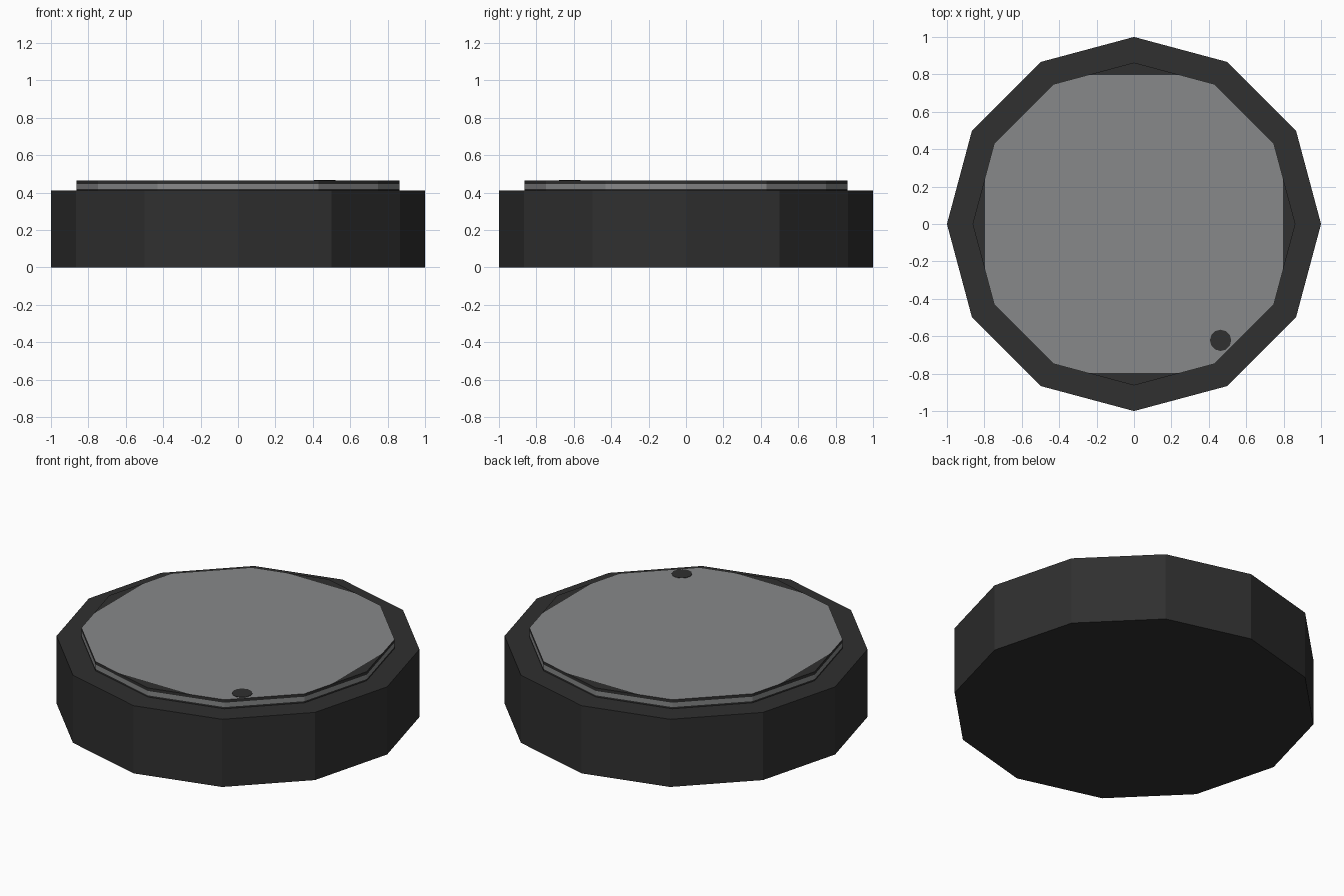
import bpy, bmesh, math

if "Cube" in bpy.data.objects:
    bpy.data.objects.remove(bpy.data.objects["Cube"])

SIDES = 12


def material(name, rgb):
    m = bpy.data.materials.new(name)
    m.diffuse_color = (*rgb, 1)
    m.use_nodes = True
    m.node_tree.nodes["Principled BSDF"].inputs["Base Color"].default_value = m.diffuse_color
    return m


dark = material("dark charcoal", (0.029, 0.029, 0.029))
grey = material("screen grey", (0.245, 0.248, 0.252))


def ring(bm, r, z, n=SIDES):
    return [bm.verts.new((r * math.cos(2 * math.pi * i / n),
                          r * math.sin(2 * math.pi * i / n), z)) for i in range(n)]


def lathe(name, profile, mats, cap_bottom, cap_top, n=SIDES, paint=None, cuts=()):
    """Stack rings of (radius, height) into a flat-faced prism."""
    bm = bmesh.new()
    rings = [ring(bm, r, z, n) for r, z in profile]
    for a, b in zip(rings, rings[1:]):
        for i in range(n):
            j = (i + 1) % n
            bm.faces.new((a[i], a[j], b[j], b[i]))
    if cap_bottom:
        bm.faces.new(rings[0][::-1])
    if cap_top:
        bm.faces.new(rings[-1])
    for co, no in cuts:
        bmesh.ops.bisect_plane(bm, geom=bm.verts[:] + bm.edges[:] + bm.faces[:],
                               plane_co=co, plane_no=no)
    bm.normal_update()
    if paint:
        for f in bm.faces:
            f.material_index = paint(f)
    me = bpy.data.meshes.new(name)
    bm.to_mesh(me)
    bm.free()
    for m in mats:
        me.materials.append(m)
    ob = bpy.data.objects.new(name, me)
    bpy.context.collection.objects.link(ob)
    return ob


R, LOW, TOP = 0.863, 0.41, 0.465

# Twelve-sided housing with a flat rim around the screen
lathe("housing", [(1, 0), (1, LOW), (R, LOW)], [dark], True, False)


# Raised screen: grey glass inside a square window, dark at the four outer corners
def screen_paint(f):
    c = f.calc_center_median()
    if f.normal.z > 0.5:
        return 0 if max(abs(c.x), abs(c.y)) > 0.8 else 1
    return 1 if 0.42 < c.z < 0.447 else 0


lathe("screen", [(R, LOW), (R, 0.42), (R, 0.447), (R, TOP)], [dark, grey], False, True,
      paint=screen_paint,
      cuts=[((0.797 * x, 0.797 * y, TOP), (x, y, 0))
            for x, y in ((1, 0), (-1, 0), (0, 1), (0, -1))])

# Small dark sensor dot near the front right edge
dot = lathe("sensor_dot", [(0.057, TOP), (0.057, TOP + 0.002)], [dark], False, True, n=12)
dot.location = (0.463, -0.622, 0)
